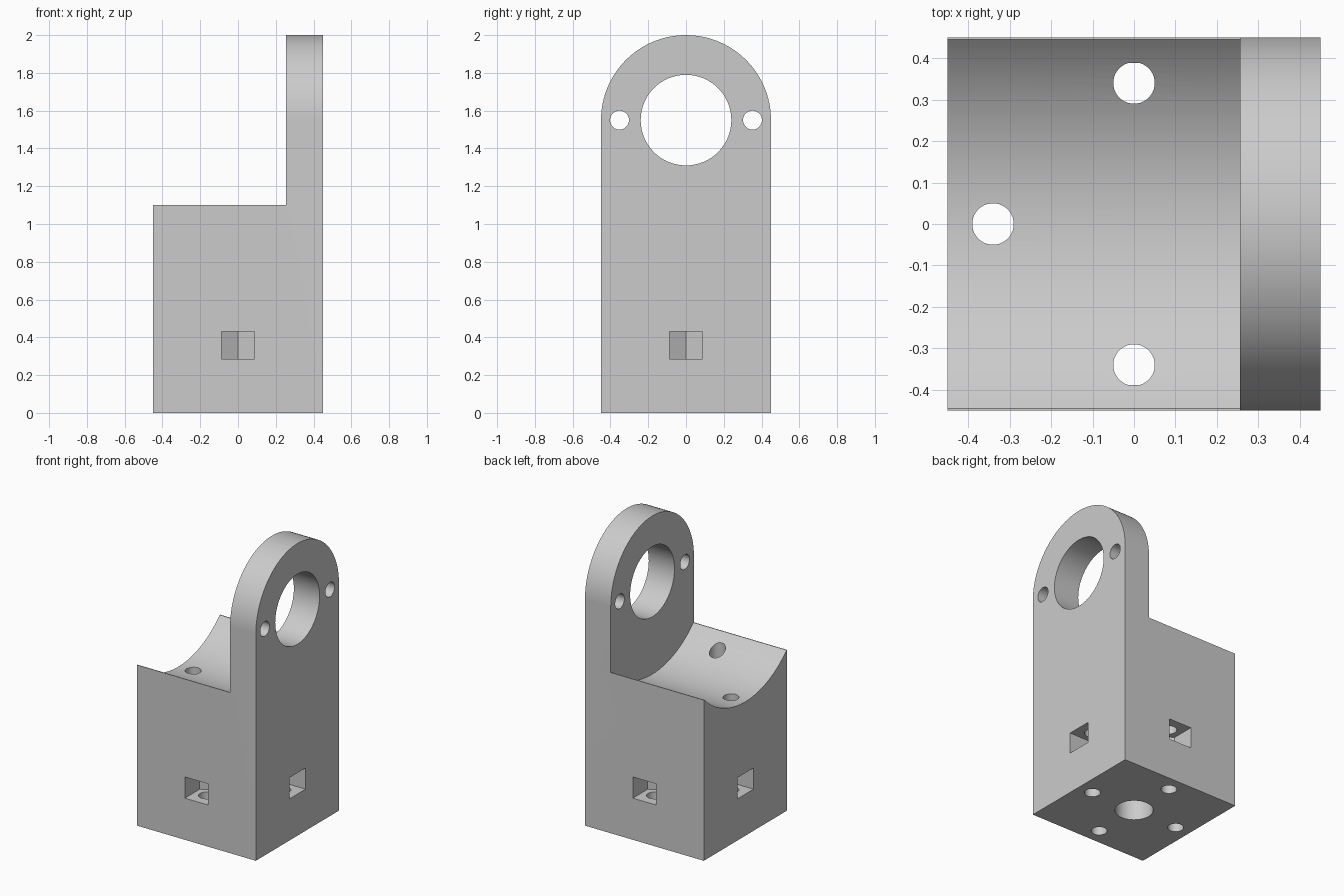
import bpy, bmesh
from math import sin, cos, pi, radians, atan2, hypot
from mathutils import Vector, Matrix

cube = bpy.data.objects.get("Cube")
if cube:
    bpy.data.objects.remove(cube, do_unlink=True)

HALF = 0.45          # half width of the square block
AXIS_Z = 1.55        # height of the bearing axis
PLATE_X = 0.255      # inner face of the upright plate
BOLT_R = 0.34        # bolt circle radius

grey = bpy.data.materials.new("light_grey")
grey.use_nodes = True
grey.diffuse_color = (0.6, 0.6, 0.6, 1)
grey.node_tree.nodes["Principled BSDF"].inputs["Base Color"].default_value = (0.6, 0.6, 0.6, 1)


def prism(name, points, along):
    """Extrude a flat outline along a vector into a closed solid."""
    bm = bmesh.new()
    face = bm.faces.new([bm.verts.new(p) for p in points])
    extruded = bmesh.ops.extrude_face_region(bm, geom=[face])
    moved = [g for g in extruded["geom"] if isinstance(g, bmesh.types.BMVert)]
    bmesh.ops.translate(bm, verts=moved, vec=along)
    bmesh.ops.recalc_face_normals(bm, faces=bm.faces)
    mesh = bpy.data.meshes.new(name)
    bm.to_mesh(mesh)
    bm.free()
    mesh.materials.append(grey)
    obj = bpy.data.objects.new(name, mesh)
    bpy.context.collection.objects.link(obj)
    return obj


def arc(radius, start, end, count):
    steps = [start + (end - start) * i / count for i in range(count + 1)]
    return [(radius * cos(a), radius * sin(a)) for a in steps]


def circle(radius, count=64):
    return arc(radius, 0, 2 * pi, count)[:-1]


# Block and arched plate share one side outline
outline = [(-HALF, 0), (HALF, 0)] + [(y, AXIS_Z + z) for y, z in arc(HALF, 0, pi, 64)]
body = prism("bearing_mount", [(-HALF, y, z) for y, z in outline], (2 * HALF, 0, 0))

cutters = []

# Space in front of the plate, with a round trough underneath
lip_y, lip_z = 0.445, 1.1
drop = AXIS_Z - lip_z
tilt = atan2(lip_y, drop)
trough = arc(hypot(lip_y, drop), -pi / 2 - tilt, -pi / 2 + tilt, 48)
space = [(y, AXIS_Z + z) for y, z in trough]
space += [(0.6, lip_z), (0.6, 2.2), (-0.6, 2.2), (-0.6, lip_z)]
cutters.append(prism("trough_cutter", [(-0.6, y, z) for y, z in space], (0.6 + PLATE_X, 0, 0)))

# Bearing bore and two small holes through the plate
for y, r in ((0, 0.24), (-0.352, 0.05), (0.352, 0.05)):
    ring = [(0.1, y + a, AXIS_Z + b) for a, b in circle(r)]
    cutters.append(prism("plate_hole_cutter", ring, (0.5, 0, 0)))

# Blind centre hole in the base
cutters.append(prism("centre_hole_cutter", [(a, b, -0.1) for a, b in circle(0.12)], (0, 0, 0.4)))

# Four bolt holes, each with a nut slot opening on its side
slot = [(0.6, -0.0875), (0.6, 0.0875), (0.29, 0.0875), (0.239, 0), (0.29, -0.0875)]
for i in range(4):
    turn = Matrix.Rotation(i * pi / 2, 3, "Z")
    hole = [turn @ Vector((BOLT_R + a, b, -0.1)) for a, b in circle(0.05, 40)]
    cutters.append(prism("bolt_hole_cutter", hole, (0, 0, 1.15)))
    nut = [turn @ Vector((a, b, 0.285)) for a, b in slot]
    cutters.append(prism("nut_slot_cutter", nut, (0, 0, 0.145)))

# Apply every cut, then drop the cutters
bpy.ops.object.select_all(action="DESELECT")
bpy.context.view_layer.objects.active = body
body.select_set(True)
for cutter in cutters:
    cutter.hide_render = True
    cut = body.modifiers.new("cut", "BOOLEAN")
    cut.operation = "DIFFERENCE"
    cut.solver = "EXACT"
    cut.object = cutter
    bpy.ops.object.modifier_apply(modifier=cut.name)
    bpy.data.objects.remove(cutter, do_unlink=True)

bpy.ops.object.shade_smooth_by_angle(angle=radians(25))
